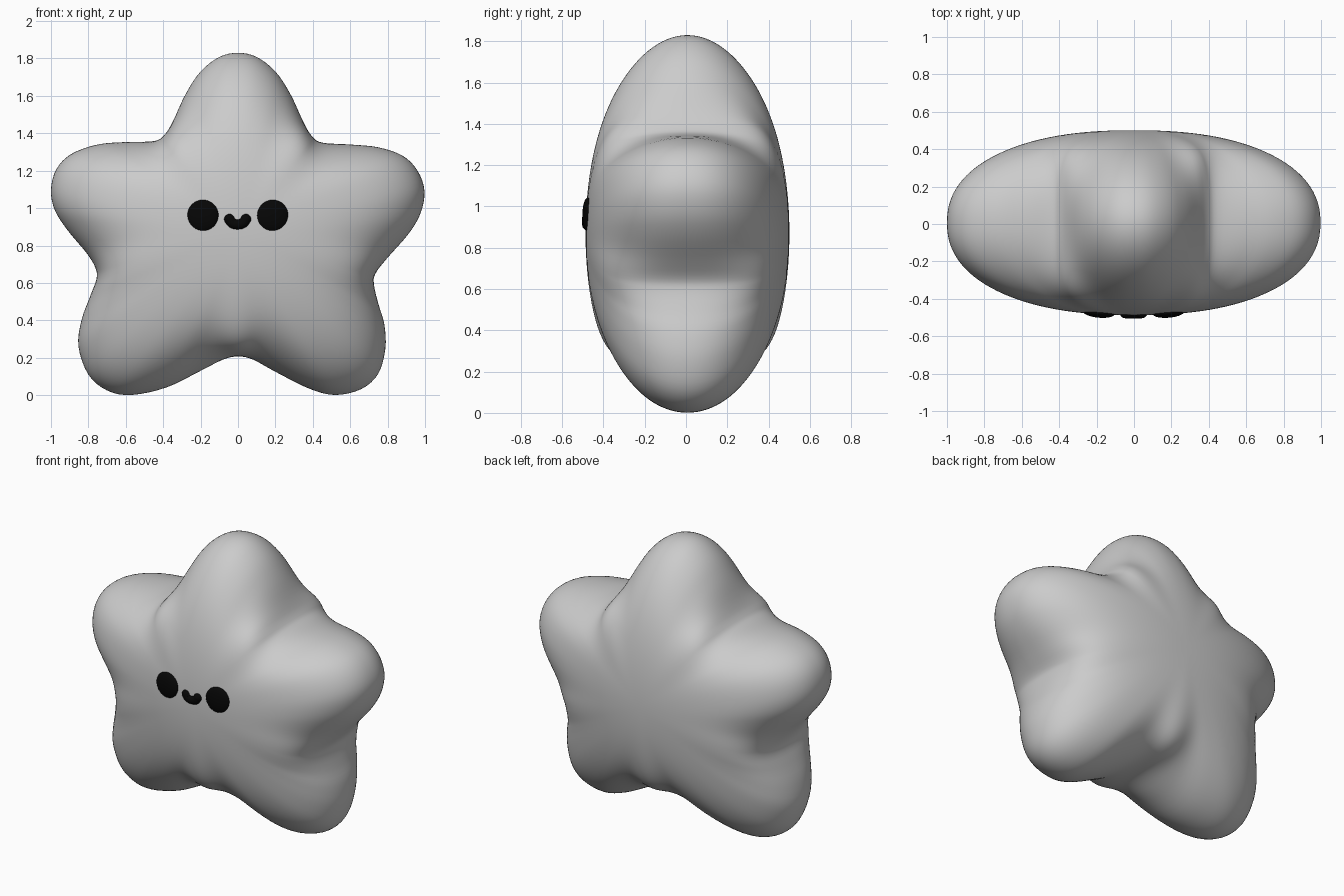
import bpy, bmesh, math
from mathutils import Vector

if "Cube" in bpy.data.objects:
    bpy.data.objects.remove(bpy.data.objects["Cube"])

CENTRE_Z = 0.87   # middle of the star
DEPTH = 0.494     # half thickness
REACH = 1.02      # radius of the dome that carries the arms
POWER = 4         # how tightly the valleys blend into the dome
Y0 = 0.007
RINGS = 64
STEPS = 4

# Front outline (x, z), clockwise from the top tip
outline = [
    (0, 1.83), (0.1, 1.808), (0.2, 1.73), (0.28, 1.61), (0.35, 1.46), (0.395, 1.385),
    (0.45, 1.35), (0.6, 1.34), (0.75, 1.325), (0.88, 1.28), (0.96, 1.2), (0.997, 1.09),
    (0.975, 0.97), (0.91, 0.86), (0.80, 0.735), (0.735, 0.65), (0.727, 0.59),
    (0.75, 0.49), (0.782, 0.38), (0.788, 0.25), (0.75, 0.115), (0.66, 0.033), (0.52, 0.001),
    (0.38, 0.035), (0.2, 0.125), (0.08, 0.19), (0, 0.207), (-0.08, 0.19), (-0.2, 0.13),
    (-0.38, 0.042), (-0.57, 0.001), (-0.70, 0.025), (-0.80, 0.11), (-0.853, 0.26),
    (-0.837, 0.4), (-0.79, 0.53), (-0.757, 0.62), (-0.762, 0.68), (-0.81, 0.76),
    (-0.91, 0.88), (-0.98, 0.99), (-1.0, 1.1), (-0.97, 1.21), (-0.89, 1.29),
    (-0.75, 1.34), (-0.6, 1.353), (-0.45, 1.358), (-0.395, 1.39), (-0.35, 1.46),
    (-0.28, 1.61), (-0.2, 1.73), (-0.1, 1.808)]


def smooth_loop(points, steps):
    """Closed Catmull-Rom curve through the points."""
    pts = [Vector(p) for p in points]
    n, out = len(pts), []
    for i in range(n):
        a, b, c, d = (pts[(i + k) % n] for k in (-1, 0, 1, 2))
        for j in range(steps):
            t = j / steps
            out.append(0.5 * (2 * b + (c - a) * t + (2 * a - 5 * b + 4 * c - d) * t * t
                              + (3 * b - a - 3 * c + d) * t ** 3))
    return out


def smooth(obj):
    for p in obj.data.polygons:
        p.use_smooth = True


# Puffy body: arms keep a rounded section, valleys keep steep walls,
# and everything melts into one dome at the front and back
bm = bmesh.new()
rays = []
for p in smooth_loop(outline, STEPS):
    v = p - Vector((0, CENTRE_Z))
    d = v.normalized()
    fullness = 1.98 + 0.3 * d.x ** 4             # side arms are blunter
    valley = ((1 - math.cos(5 * math.atan2(d.x, d.y))) / 2) ** 3
    rays.append((d, v.length, fullness, valley))
rows = []
for i in range(1, RINGS):
    h = math.sin(-math.pi / 2 + math.pi * i / RINGS)
    row = []
    for d, radius, e, valley in rays:
        s = (1 - abs(h) ** e) ** (1 / e)
        dome = (radius ** -POWER + REACH ** -POWER * (s ** -POWER - 1)) ** (-1 / POWER)
        w = 1 - (1 - valley) * (1 - h ** 4)
        r = radius * s * (1 - w) + dome * w
        row.append(bm.verts.new((d.x * r, Y0 + DEPTH * h, CENTRE_Z + d.y * r)))
    rows.append(row)
front = bm.verts.new((0, Y0 - DEPTH, CENTRE_Z))
back = bm.verts.new((0, Y0 + DEPTH, CENTRE_Z))
n = len(rays)
for k in range(n):
    m = (k + 1) % n
    bm.faces.new((front, rows[0][k], rows[0][m]))
    bm.faces.new((back, rows[-1][m], rows[-1][k]))
    for a, b in zip(rows, rows[1:]):
        bm.faces.new((a[k], b[k], b[m], a[m]))
bmesh.ops.recalc_face_normals(bm, faces=bm.faces)
mesh = bpy.data.meshes.new("star_body")
bm.to_mesh(mesh)
bm.free()
body = bpy.data.objects.new("star_body", mesh)
bpy.context.collection.objects.link(body)
smooth(body)

black = bpy.data.materials.new("black")
black.diffuse_color = (0.002, 0.002, 0.002, 1)
black.use_nodes = True
black.node_tree.nodes["Principled BSDF"].inputs["Base Color"].default_value = black.diffuse_color


def bead(name, loc, scale, turn=0):
    bpy.ops.mesh.primitive_uv_sphere_add(segments=32, ring_count=16, location=loc,
                                         rotation=(0, 0, turn))
    o = bpy.context.object
    o.name = name
    o.scale = scale
    o.data.materials.append(black)
    smooth(o)


# Eyes
for name, x in (("left_eye", -0.188), ("right_eye", 0.186)):
    bead(name, (x, -0.475, 0.96), (0.084, 0.026, 0.084), math.copysign(0.09, x))

# Smiling mouth with rounded ends
path = [(-0.046, 0.94), (-0.032, 0.921), (-0.002, 0.913), (0.028, 0.921), (0.042, 0.94)]
curve = bpy.data.curves.new("mouth", "CURVE")
curve.dimensions = "3D"
curve.bevel_depth = 0.03
curve.bevel_resolution = 5
spline = curve.splines.new("BEZIER")
spline.bezier_points.add(len(path) - 1)
for bp, (x, z) in zip(spline.bezier_points, path):
    bp.co = (x, -0.474, z)
    bp.handle_left_type = bp.handle_right_type = "AUTO"
curve.materials.append(black)
bpy.context.collection.objects.link(bpy.data.objects.new("mouth", curve))
for name, (x, z) in (("mouth_end_left", path[0]), ("mouth_end_right", path[-1])):
    bead(name, (x, -0.474, z), (0.03, 0.03, 0.03))
